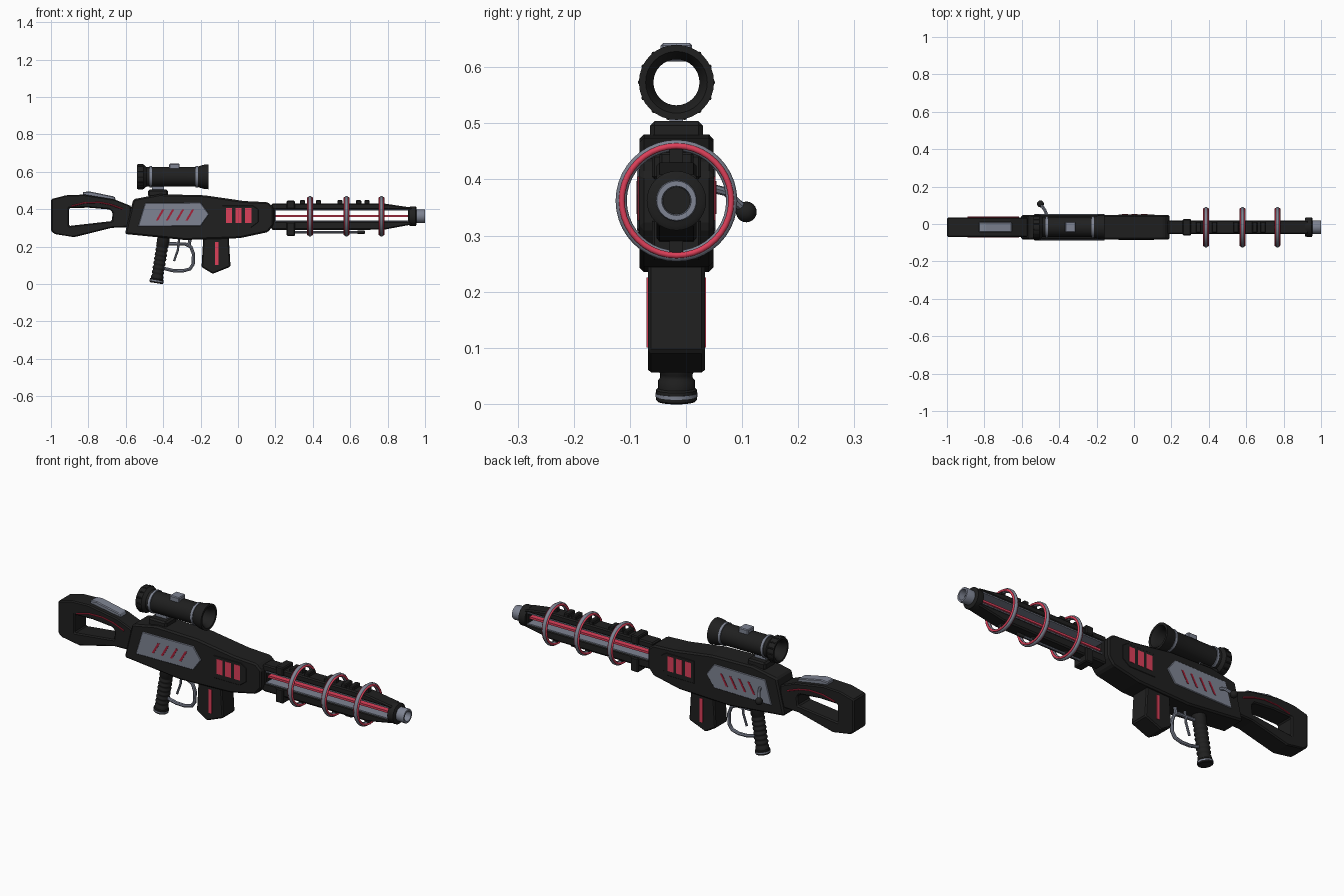
import bpy, bmesh, math
from mathutils import Vector

if "Cube" in bpy.data.objects:
    bpy.data.objects.remove(bpy.data.objects["Cube"])

YC = -0.017   # centre plane of the body
ZB = 0.362    # barrel axis height
ZS = 0.573    # scope axis height


def mat(name, rgb):
    m = bpy.data.materials.new(name)
    m.diffuse_color = (*rgb, 1)
    m.use_nodes = True
    m.node_tree.nodes["Principled BSDF"].inputs["Base Color"].default_value = m.diffuse_color
    return m


BLACK = mat("black polymer", (0.014, 0.014, 0.014))
GREY = mat("steel grey", (0.21, 0.23, 0.29))
RED = mat("bright red", (0.72, 0.05, 0.10))
DARKRED = mat("dark red", (0.38, 0.015, 0.04))


def finish(name, bm, material, bevel=0, smooth=False):
    bmesh.ops.recalc_face_normals(bm, faces=bm.faces)
    me = bpy.data.meshes.new(name)
    bm.to_mesh(me)
    bm.free()
    me.materials.append(material)
    ob = bpy.data.objects.new(name, me)
    bpy.context.collection.objects.link(ob)
    ob.location.y = YC
    if bevel:
        mod = ob.modifiers.new("bevel", 'BEVEL')
        mod.width, mod.segments, mod.limit_method = bevel, 1, 'ANGLE'
    if smooth:
        bpy.ops.object.select_all(action='DESELECT')
        ob.select_set(True)
        bpy.context.view_layer.objects.active = ob
        bpy.ops.object.shade_smooth_by_angle(angle=math.radians(40))
    return ob


def prism(name, outline, y0, y1, material, bevel=0, hole=None):
    """Side outline (x, z), optionally with a hole, extruded from y0 to y1."""
    bm = bmesh.new()
    edges = []
    for loop in [outline] + ([hole] if hole else []):
        vs = [bm.verts.new((x, y0, z)) for x, z in loop]
        edges += [bm.edges.new((vs[i - 1], vs[i])) for i in range(len(vs))]
    bmesh.ops.triangle_fill(bm, edges=edges, use_beauty=True, use_dissolve=False)
    ext = bmesh.ops.extrude_face_region(bm, geom=bm.faces[:])
    for v in ext['geom']:
        if isinstance(v, bmesh.types.BMVert):
            v.co.y = y1
    bmesh.ops.dissolve_limit(bm, angle_limit=0.01, verts=bm.verts, edges=bm.edges) if not hole else None
    return finish(name, bm, material, bevel)


def box(name, x0, x1, z0, z1, half, material, bevel=0):
    return prism(name, [(x0, z0), (x1, z0), (x1, z1), (x0, z1)], -half, half, material, bevel)


def lathe(name, start, end, profile, material, hollow=False, n=32):
    """Profile (distance, radius) turned around the axis start -> end."""
    start, axis = Vector(start), (Vector(end) - Vector(start)).normalized()
    q = Vector((0, 0, 1)).rotation_difference(axis)
    bm = bmesh.new()
    rings = [[bm.verts.new(start + q @ Vector((r * math.cos(a), r * math.sin(a), t)))
              for a in (2 * math.pi * i / n for i in range(n))] for t, r in profile]
    for k in range(0 if hollow else 1, len(rings)):
        a, b = rings[k - 1], rings[k]
        for i in range(n):
            bm.faces.new((a[i - 1], a[i], b[i], b[i - 1]))
    if not hollow:
        bm.faces.new(rings[0])
        bm.faces.new(rings[-1])
    return finish(name, bm, material, smooth=True)


def ring(name, x, z, major, minor, material, n=40):
    prof = [(minor * math.cos(2 * math.pi * k / 10), major + minor * math.sin(2 * math.pi * k / 10))
            for k in range(10)]
    return lathe(name, (x, 0, z), (x + 1, 0, z), prof, material, True, n)


def tube(name, pts, radius, material, cyclic=False):
    cu = bpy.data.curves.new(name, 'CURVE')
    cu.dimensions, cu.bevel_depth, cu.bevel_resolution, cu.use_fill_caps = '3D', radius, 2, True
    sp = cu.splines.new('POLY')
    sp.points.add(len(pts) - 1)
    for p, c in zip(sp.points, pts):
        p.co = (*c, 1)
    tmp = bpy.data.objects.new(name + "_path", cu)
    bpy.context.collection.objects.link(tmp)
    bm = bmesh.new()
    bm.from_mesh(tmp.to_mesh())
    bpy.data.objects.remove(tmp)
    return finish(name, bm, material, smooth=True)


# --- receiver ---
prism("receiver", [(-.605, .267), (-.285, .235), (.01, .245), (.16, .277), (.19, .315), (.19, .41),
                   (.16, .437), (.035, .443), (-.18, .474), (-.42, .48), (-.56, .453)],
      -.066, .066, BLACK, .008)

# --- side panels, slashes and slots on both sides ---
for s, side in ((-1, "near"), (1, "far")):
    prism(f"side_panel_{side}", [(-.497, .432), (-.2, .435), (-.155, .373), (-.2, .31), (-.535, .306)],
          s * .06, s * .070, GREY, .003)
    for i in range(4):
        x = -.44 + .053 * i
        prism(f"slash_{side}_{i}", [(x, .338), (x + .012, .338), (x + .046, .397), (x + .034, .397)],
              s * .065, s * .0715, DARKRED)
    prism(f"slot_frame_{side}", [(-.085, .3), (.07, .3), (.11, .33), (.11, .4), (.08, .42), (-.085, .42)],
          s * .06, s * .068, BLACK, .003)
    for i in range(3):
        x = -.065 + .051 * i
        prism(f"slot_{side}_{i}", [(x, .327), (x + .034, .327), (x + .034, .405), (x, .405)],
              s * .062, s * .0695, RED)
    # stock trim and magazine stripe
    tube(f"stock_trim_{side}", [(-.89, s * .052, .416), (-.82, s * .052, .434), (-.74, s * .052, .436),
                                (-.68, s * .052, .424), (-.615, s * .052, .40)], .004, DARKRED)
    prism(f"magazine_stripe_{side}", [(-.122, .1), (-.105, .1), (-.105, .225), (-.122, .225)],
          s * .048, s * .053, RED)

# --- stock ---
prism("stock", [(-1, .283), (-.98, .267), (-.877, .25), (-.675, .30), (-.57, .304), (-.57, .416),
                (-.66, .452), (-.82, .478), (-.92, .474), (-1, .453)], -.052, .052, BLACK, .006,
      hole=[(-.904, .31), (-.675, .336), (-.67, .38), (-.685, .398), (-.80, .408), (-.904, .405)])
prism("cheek_pad", [(-.83, .46), (-.65, .44), (-.66, .467), (-.79, .494), (-.83, .492)],
      -.027, .027, GREY, .004)

# --- grip ---
top, bot = Vector((-.397, 0, .25)), Vector((-.437, 0, .004))
prof = [(0, .033)]
for i in range(7):
    t = .05 + i * .024
    prof += [(t, .033), (t + .005, .029), (t + .012, .029), (t + .017, .033)]
prof += [(.225, .033), (.228, .0365), (.246, .0365), (.249, .033)]
lathe("grip", top, bot, prof, BLACK, n=24)
d = (bot - top).normalized()
lathe("grip_cap_rim", top + d * .234, bot, [(0, .036), (0, .0378), (.006, .0378), (.006, .036)], GREY, True, 24)

# --- trigger and guard ---
tube("trigger_guard", [(-.375, 0, .215), (-.28, 0, .213), (-.252, 0, .198), (-.238, 0, .16), (-.24, 0, .105),
                       (-.257, 0, .08), (-.295, 0, .07), (-.345, 0, .071), (-.405, 0, .085)], .009, GREY)
tube("guard_post", [(-.262, 0, .205), (-.255, 0, .25)], .009, GREY)
tube("trigger", [(-.315, 0, .24), (-.322, 0, .18), (-.342, 0, .122)], .006, GREY)

# --- magazine ---
prism("magazine", [(-.185, .26), (-.05, .26), (-.04, .092), (-.135, .054), (-.195, .09)],
      -.051, .051, BLACK, .006)

# --- barrel shroud with open slot ---
prism("barrel_shroud", [(.18, .288), (.78, .29), (.93, .318), (.93, .408), (.78, .43), (.18, .43)],
      -.036, .036, BLACK, .006,
      hole=[(.2, .334), (.91, .334), (.91, .397), (.2, .397)])
for z, where in ((.3365, "lower"), (.3945, "upper")):
    box(f"slot_liner_{where}", .2, .91, z - .003, z + .003, .034, GREY)
box("energy_rod", .19, .92, .357, .368, .018, RED)
for z0, z1, where in ((.256, .33, "lower"), (.40, .445, "upper")):
    box(f"barrel_clamp_{where}", .26, .305, z0, z1, .044, BLACK, .005)
for i, x in enumerate((.345, .43, .545, .645, .69)):
    box(f"top_stud_{i}", x - .014, x + .014, .42, .448, .03, BLACK, .004)
tube("under_rod", [(.29, 0, .277), (.66, 0, .277)], .006, GREY)
lathe("under_rod_tip", (.64, 0, .277), (.68, 0, .277), [(0, .009), (.035, .009), (.04, .005)], BLACK, n=12)

# --- coil rings around the barrel ---
for i, x in enumerate((.385, .58, .767)):
    ring(f"coil_{i}", x, ZB, .0985, .0105, GREY)
    for s in (-1, 1):
        ring(f"coil_glow_{i}_{s}", x + s * .010, ZB, .0975, .0055, RED)
        z = ZB + s * .08
        box(f"coil_support_{i}_{s}", x - .012, x + .012, z - .014, z + .014, .012, BLACK)

# --- muzzle ---
lathe("muzzle_collar", (.915, 0, ZB), (1, 0, ZB), [(0, .05), (.02, .053), (.035, .053), (.04, .045)], BLACK)
lathe("muzzle", (.94, 0, ZB), (1, 0, ZB), [(0, .035), (.054, .037), (.06, .035), (.06, .026), (.02, .024)], GREY)
lathe("muzzle_bore", (.95, 0, ZB), (1, 0, ZB), [(0, .0245), (.018, .0245)], BLACK)

# --- scope ---
lathe("scope_tube", (-.54, 0, ZS), (0, 0, ZS),
      [(0, .064), (.008, .066), (.035, .066), (.05, .053), (.32, .053), (.355, .064), (.383, .067),
       (.383, .055), (.36, .041), (.02, .041), (0, .054)], BLACK, True)
for i in range(14):
    a = 2 * math.pi * i / 14
    y, z = math.cos(a) * .065, ZS + math.sin(a) * .065
    tube(f"scope_knurl_{i}", [(-.535, y, z), (-.508, y, z)], .004, BLACK)
for i, x in enumerate((-.467, -.22)):
    lathe(f"scope_band_{i}", (x - .006, 0, ZS), (x, 0, ZS),
          [(0, .05), (0, .058), (.012, .058), (.012, .05)], GREY, True)
box("scope_knob", -.368, -.312, .61, .643, .028, GREY, .004)
box("scope_mount", -.48, -.375, .465, .504, .047, BLACK, .008)
box("scope_post", -.46, -.395, .48, .528, .012, GREY)

# --- bolt handle on the far side ---
tube("bolt_stem", [(-.465, .06, .385), (-.475, .088, .378), (-.498, .122, .345)], .008, GREY)
bm = bmesh.new()
bmesh.ops.create_uvsphere(bm, u_segments=20, v_segments=12, radius=.0185)
bmesh.ops.translate(bm, verts=bm.verts, vec=(-.5, .1245, .342))
finish("bolt_knob", bm, BLACK, smooth=True)
